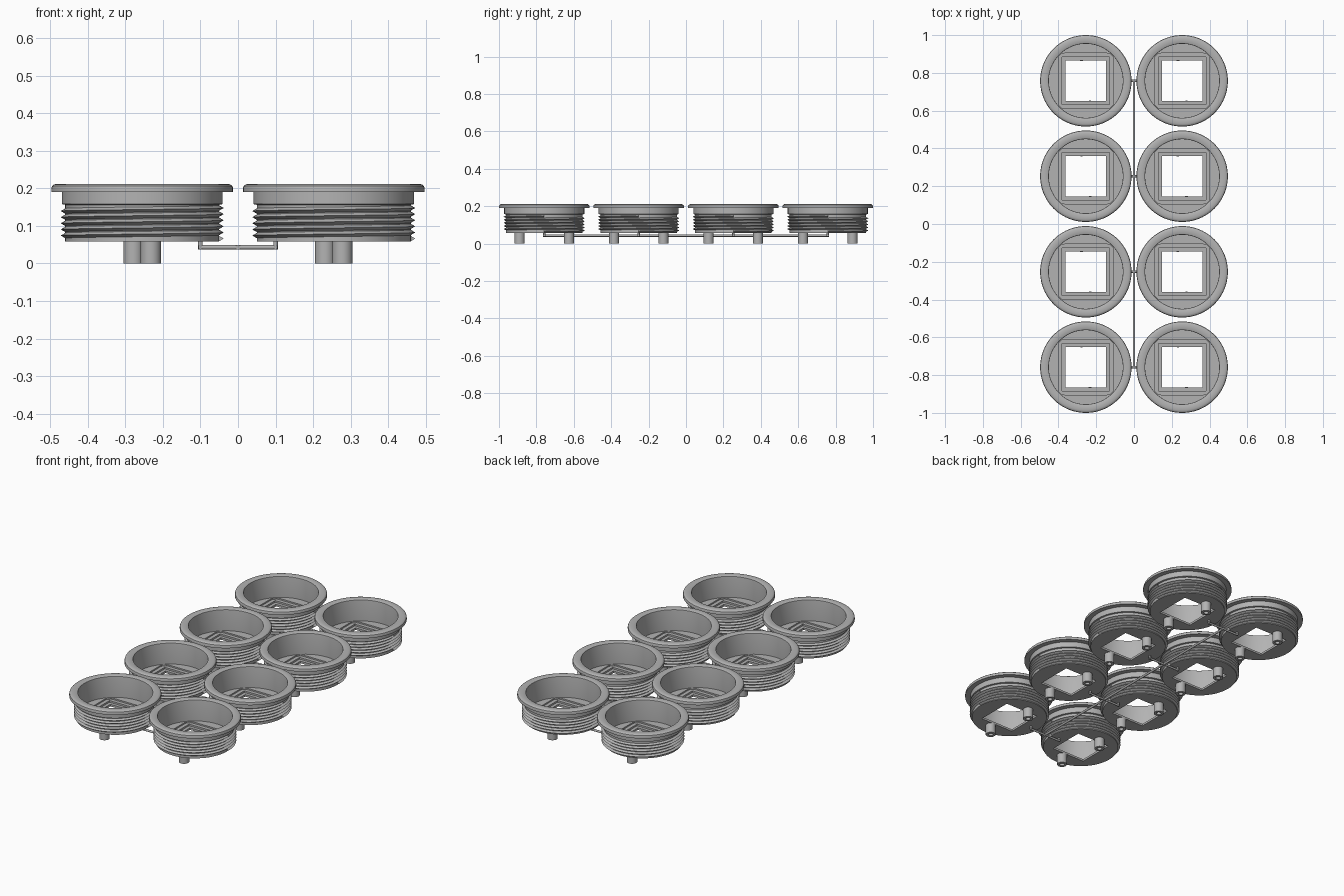
import bpy, bmesh, math
from mathutils import Matrix, Vector

if "Cube" in bpy.data.objects:
    bpy.data.objects.remove(bpy.data.objects["Cube"], do_unlink=True)

grey = bpy.data.materials.new("plain grey")
grey.use_nodes = True
colour = (0.45, 0.45, 0.45, 1)
grey.diffuse_color = colour
grey.node_tree.nodes["Principled BSDF"].inputs["Base Color"].default_value = colour

SEG = 96


def circle(radius, z):
    return [Vector((radius * math.cos(a), radius * math.sin(a), z))
            for a in (math.tau * i / SEG for i in range(SEG))]


def square(half, z, clip=1.0):
    # square ring, optionally limited to a round wall
    ring = []
    for p in circle(1, 0):
        r = min(clip, half / max(abs(p.x), abs(p.y)))
        ring.append(Vector((p.x * r, p.y * r, z)))
    return ring


def loft(bm, rings):
    # closed skin: the last ring joins the first
    loops = [[bm.verts.new(p) for p in ring] for ring in rings]
    for k, low in enumerate(loops):
        high = loops[(k + 1) % len(loops)]
        for i in range(SEG):
            j = (i + 1) % SEG
            bm.faces.new((low[i], low[j], high[j], high[i]))


def finish(bm, name):
    bmesh.ops.recalc_face_normals(bm, faces=bm.faces)
    mesh = bpy.data.meshes.new(name)
    bm.to_mesh(mesh)
    bm.free()
    mesh.materials.append(grey)
    mesh.shade_smooth()
    mesh.set_sharp_from_angle(angle=math.radians(32))
    return mesh


def place(mesh, name, location=(0, 0, 0)):
    obj = bpy.data.objects.new(name, mesh)
    obj.location = location
    bpy.context.collection.objects.link(obj)


# Flanged cup with a stepped square window in its floor
BASE, ROOT = 0.058, 0.205
bm = bmesh.new()
loft(bm, [
    circle(ROOT, BASE), circle(ROOT, 0.156), circle(0.214, 0.158),
    circle(0.214, 0.19), circle(0.242, 0.19), circle(0.242, 0.2),
    circle(0.24, 0.206), circle(0.235, 0.21), circle(0.228, 0.212),
    circle(0.202, 0.212), circle(0.197, 0.209), circle(0.196, 0.204),
    circle(0.196, 0.088),
    square(0.146, 0.088, 0.192), square(0.146, 0.08, 0.192),
    square(0.125, 0.08), square(0.125, 0.07),
    square(0.107, 0.07), square(0.107, BASE)])
cup = finish(bm, "cup")

# Helical screw thread around the cup
PITCH, TURNS = 0.0163, 5
bm = bmesh.new()
previous = None
for i in range(SEG * TURNS + 1):
    a = math.tau * i / SEG
    z = BASE + PITCH * i / SEG
    tooth = [bm.verts.new((r * math.cos(a), r * math.sin(a), z + PITCH * t))
             for r, t in ((ROOT - 0.002, 0), (0.217, 0.5), (ROOT - 0.002, 1))]
    if previous:
        for k in range(3):
            n = (k + 1) % 3
            bm.faces.new((previous[k], tooth[k], tooth[n], previous[n]))
    else:
        bm.faces.new(tooth)
    previous = tooth
bm.faces.new(previous)
thread = finish(bm, "thread")

# Hollow screw post under the cup
bm = bmesh.new()
loft(bm, [circle(0.027, 0), circle(0.027, 0.06), circle(0.001, 0.06),
          circle(0.001, 0.045), circle(0.013, 0.045), circle(0.013, 0)])
post = finish(bm, "screw_post")

# Eight cups in two columns
COL, ROWS = 0.255, (-0.758, -0.253, 0.253, 0.758)
for x in (-COL, COL):
    for y in ROWS:
        place(cup, "cup", (x, y, 0))
        place(thread, "screw_thread", (x, y, 0))
        for side in (-1, 1):
            place(post, "screw_post", (x - side * 0.023, y + side * 0.132, 0))


def rod(bm, start, end, radius):
    start, end = Vector(start), Vector(end)
    axis = end - start
    turn = axis.to_track_quat('Z', 'Y').to_matrix().to_4x4()
    bmesh.ops.create_cone(bm, cap_ends=True, segments=16, radius1=radius,
                          radius2=radius, depth=axis.length,
                          matrix=Matrix.Translation((start + end) / 2) @ turn)


# Connecting runner: spine, cross bars and upright tips
bm = bmesh.new()
MID = 0.043
rod(bm, (0, -0.765, MID), (0, 0.765, MID), 0.0065)
for y in ROWS:
    rod(bm, (-0.105, y, MID), (0.105, y, MID), 0.006)
    for x in (-0.1, 0.1):
        rod(bm, (x, y, 0.037), (x, y, 0.06), 0.006)
place(finish(bm, "runner"), "connecting_runner")
